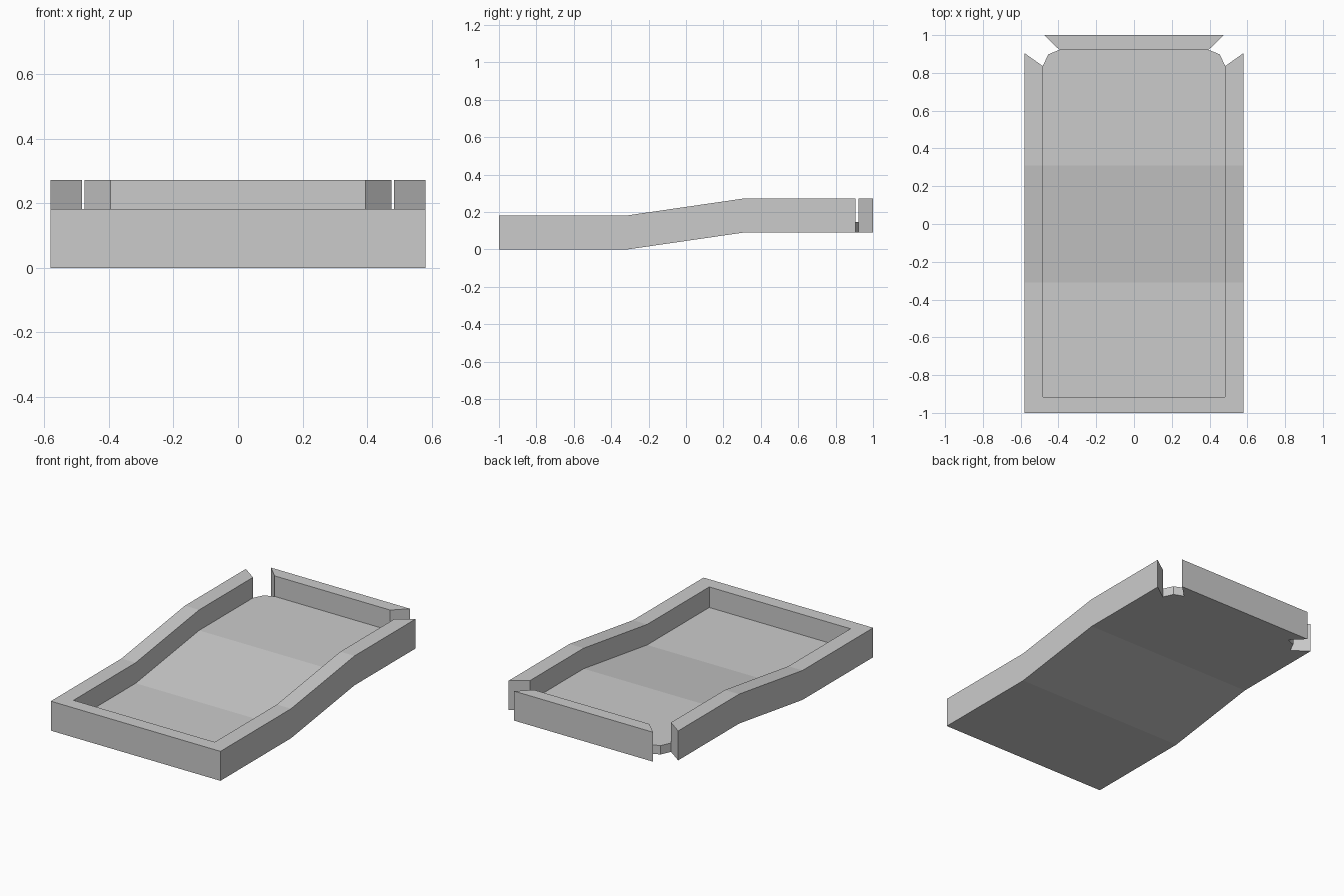
import bpy, bmesh

if "Cube" in bpy.data.objects:
    bpy.data.objects.remove(bpy.data.objects["Cube"])

RIM, FLOOR = 0.182, 0.055      # heights above the underside
BEND, RISE = 0.31, 0.09        # ramp half-length and its rise

# Plan points of the right half
o_front, i_front = (0.58, -1.0), (0.483, -0.917)
o_end, i_end = (0.58, 0.905), (0.483, 0.836)
o_back, i_back = (0.475, 1.0), (0.395, 0.922)
notch = (0.454, 0.898)


def mir(p):
    return (-p[0], p[1])


side = [o_front, o_end, i_end, i_front]
half_floor = [i_front, i_end, notch, i_back]
regions = [
    (side, RIM),
    ([mir(p) for p in side], RIM),
    ([mir(o_front), o_front, i_front, mir(i_front)], RIM),
    ([mir(o_back), o_back, i_back, mir(i_back)], RIM),
    (half_floor + [mir(p) for p in reversed(half_floor)], FLOOR),
]

bm = bmesh.new()
cache = {}


def vert(p, z):
    key = (p[0], p[1], z)
    if key not in cache:
        cache[key] = bm.verts.new(key)
    return cache[key]


# Top and bottom of each region, collecting shared plan edges
edges = {}
for poly, h in regions:
    bm.faces.new([vert(p, h) for p in poly])
    bm.faces.new([vert(p, 0.0) for p in reversed(poly)])
    for a, b in zip(poly, poly[1:] + poly[:1]):
        edges.setdefault(tuple(sorted((a, b))), []).append(h)

# Vertical walls wherever the height changes
for (a, b), hs in edges.items():
    lo, hi = (0.0, hs[0]) if len(hs) == 1 else (min(hs), max(hs))
    if hi > lo:
        bm.faces.new([vert(a, lo), vert(b, lo), vert(b, hi), vert(a, hi)])

# Merge coplanar pieces, then cut the bend lines and raise the back
bmesh.ops.remove_doubles(bm, verts=bm.verts[:], dist=1e-5)
for y in (-BEND, BEND):
    bmesh.ops.bisect_plane(bm, geom=bm.verts[:] + bm.edges[:] + bm.faces[:],
                           plane_co=(0, y, 0), plane_no=(0, 1, 0))
for v in bm.verts:
    t = (v.co.y + BEND) / (2 * BEND)
    v.co.z += RISE * min(max(t, 0.0), 1.0)
bmesh.ops.recalc_face_normals(bm, faces=bm.faces[:])
bmesh.ops.dissolve_limit(bm, angle_limit=0.01, verts=bm.verts[:], edges=bm.edges[:])

mesh = bpy.data.meshes.new("bent_tray")
bm.to_mesh(mesh)
bm.free()
tray = bpy.data.objects.new("bent_tray", mesh)
bpy.context.collection.objects.link(tray)
